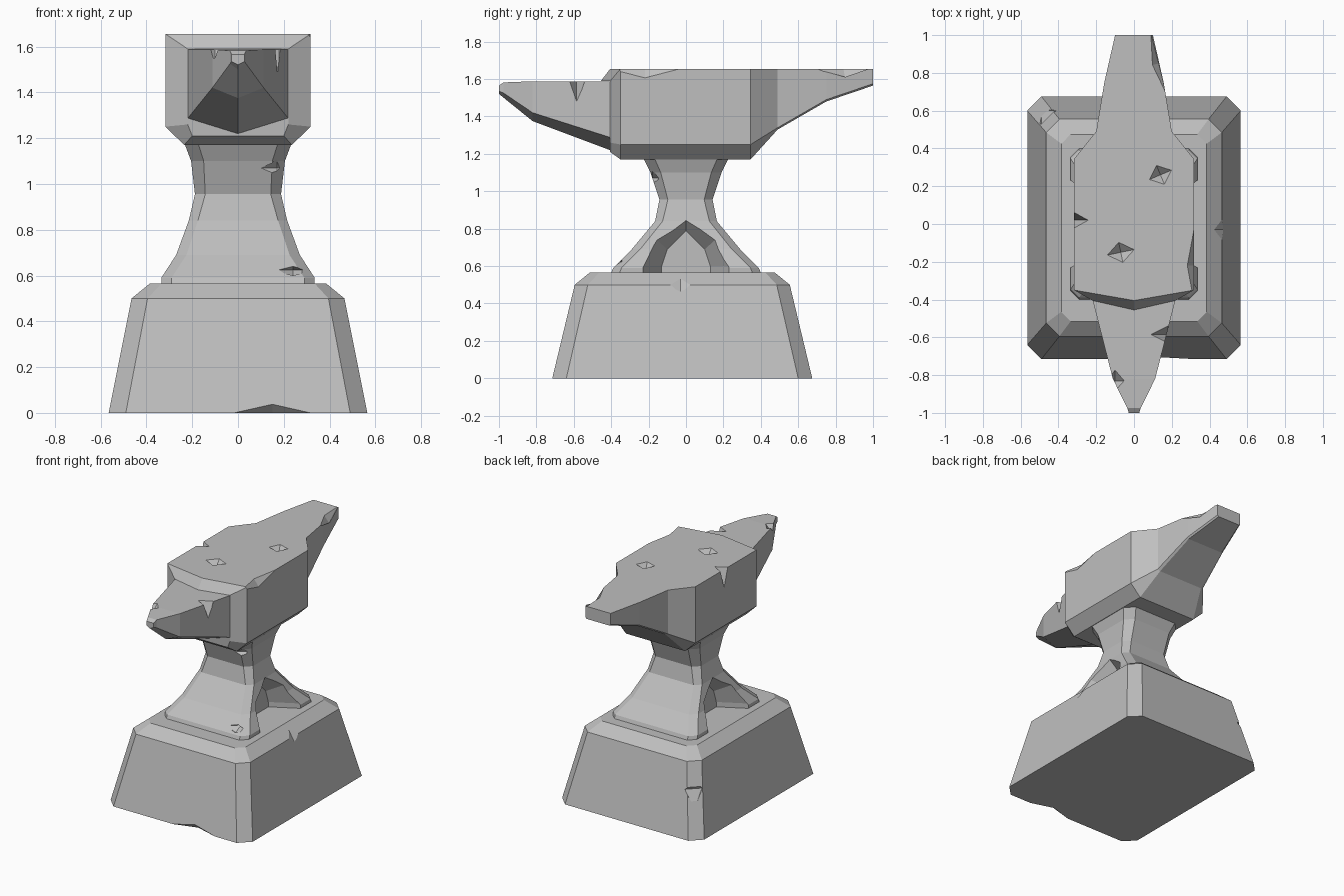
import bpy, bmesh
from mathutils import Matrix, Vector

default_cube = bpy.data.objects.get("Cube")
if default_cube:
    bpy.data.objects.remove(default_cube)

iron = bpy.data.materials.new("worn_grey_iron")
iron.use_nodes = True
grey = (0.52, 0.52, 0.52, 1)
iron.diffuse_color = grey
iron.node_tree.nodes["Principled BSDF"].inputs["Base Color"].default_value = grey


def finish(bm, name):
    """Turn a bmesh into a flat shaded object."""
    bmesh.ops.recalc_face_normals(bm, faces=bm.faces)
    mesh = bpy.data.meshes.new(name)
    bm.to_mesh(mesh)
    bm.free()
    mesh.materials.append(iron)
    obj = bpy.data.objects.new(name, mesh)
    bpy.context.scene.collection.objects.link(obj)
    return obj


def loft(bm, rings):
    """Skin a list of point rings and cap both ends."""
    rows = [[bm.verts.new(p) for p in ring] for ring in rings]
    count = len(rows[0])
    for low, high in zip(rows, rows[1:]):
        for i in range(count):
            j = (i + 1) % count
            bm.faces.new((low[i], low[j], high[j], high[i]))
    bm.faces.new(rows[0])
    bm.faces.new(rows[-1])


def cut_rect(hx, hy, corner, z, cy=0.0):
    """Rectangle with clipped corners at height z."""
    quarter = [(hx, hy - corner), (hx - corner, hy)]
    pts = quarter + [(-x, y) for x, y in reversed(quarter)]
    pts += [(-x, -y) for x, y in pts]
    return [(x, y + cy, z) for x, y in pts]


def chip(bm, loc, size, turn=0.0):
    """Eight-sided diamond used to knock out a nick."""
    matrix = (Matrix.Translation(loc) @ Matrix.Rotation(turn, 4, "Z")
              @ Matrix.Diagonal(Vector(size).to_4d()))
    bmesh.ops.create_uvsphere(bm, u_segments=4, v_segments=2, radius=1, matrix=matrix)


def carve(target, bm):
    """Subtract the cutter mesh from the target."""
    cutter = finish(bm, target.name + "_cutter")
    cutter.hide_render = True
    mod = target.modifiers.new("carve", "BOOLEAN")
    mod.operation = "DIFFERENCE"
    mod.solver = "EXACT"
    mod.object = cutter
    bpy.context.view_layer.objects.active = target
    bpy.ops.object.modifier_apply(modifier=mod.name)
    bpy.data.objects.remove(cutter)


def carve_chips(target, chips):
    bm = bmesh.new()
    for args in chips:
        chip(bm, *args)
    carve(target, bm)


# Stone plinth: tapered block with clipped corners and bevelled top
bm = bmesh.new()
loft(bm, [cut_rect(0.565, 0.695, 0.075, 0, -0.02),
          cut_rect(0.465, 0.575, 0.07, 0.5, -0.02),
          cut_rect(0.385, 0.495, 0.05, 0.565, -0.02)])
plinth = finish(bm, "plinth")
carve_chips(plinth, [((0.15, -0.725, 0), (0.2, 0.06, 0.055)),
                     ((0.47, -0.03, 0.54), (0.05, 0.13, 0.08)),
                     ((0.16, -0.58, 0.56), (0.11, 0.05, 0.04)),
                     ((-0.49, 0.6, 0.32), (0.08, 0.08, 0.12))])

# Waist: flared column
bm = bmesh.new()
waist_steps = [(0.335, 0.405, 0.045, 0.55), (0.335, 0.39, 0.045, 0.59),
               (0.27, 0.29, 0.045, 0.69), (0.215, 0.165, 0.04, 0.84),
               (0.188, 0.142, 0.045, 0.955), (0.205, 0.19, 0.055, 1.1),
               (0.235, 0.23, 0.06, 1.18)]
loft(bm, [cut_rect(*step) for step in waist_steps])
waist = finish(bm, "waist")

# Arched recess on both sides of the waist
bm = bmesh.new()
for side in (-1, 1):
    rings = []
    for x, foot, mid, mid_z, top in ((0.15, 0.13, 0.1, 0.69, 0.79),
                                     (0.4, 0.265, 0.235, 0.81, 1.0)):
        arch = [(-foot, 0.5), (-foot, 0.6), (-mid, mid_z), (0, top),
                (mid, mid_z), (foot, 0.6), (foot, 0.5)]
        rings.append([(side * x, y, z) for y, z in arch])
    loft(bm, rings)
carve(waist, bm)
carve_chips(waist, [((0.24, -0.37, 0.625), (0.08, 0.06, 0.03)),
                    ((0.17, -0.18, 1.07), (0.07, 0.04, 0.04))])


# Body and heel: one run of seven-point sections from front to back
def body_ring(y, half, top, side, bottom, foot, peak=0.0):
    return [(half, y, top), (0, y - peak, top), (-half, y, top),
            (-half, y, side), (-foot, y, bottom), (foot, y, bottom), (half, y, side)]


bm = bmesh.new()
loft(bm, [body_ring(-0.405, 0.22, 1.59, 1.26, 1.21, 0.2, 0.05),
          body_ring(-0.35, 0.317, 1.655, 1.25, 1.17, 0.235, 0.055),
          body_ring(0.345, 0.317, 1.655, 1.25, 1.17, 0.235),
          body_ring(0.49, 0.2, 1.655, 1.34, 1.33, 0.18),
          body_ring(0.75, 0.157, 1.655, 1.49, 1.48, 0.145),
          body_ring(1.0, 0.1, 1.655, 1.575, 1.565, 0.09)])
body = finish(bm, "body_and_heel")
carve_chips(body, [((0.14, 0.26, 1.66), (0.07, 0.06, 0.05), 0.4),
                   ((-0.07, -0.15, 1.66), (0.08, 0.06, 0.05), 0.2),
                   ((-0.33, 0.02, 1.66), (0.09, 0.05, 0.16)),
                   ((0.325, -0.22, 1.665), (0.05, 0.27, 0.07)),
                   ((0.13, 0.85, 1.665), (0.04, 0.2, 0.06), 0.25)])

# Horn: flat top, upright sides and a keel underneath
bm = bmesh.new()
horn_steps = [(-0.38, 0.225, 1.588, 1.28, 1.21), (-0.82, 0.112, 1.588, 1.42, 1.375),
              (-0.975, 0.035, 1.582, 1.525, 1.5), (-1.0, 0.028, 1.565, 1.535, 1.52)]
loft(bm, [[(half, y, top), (-half, y, top), (-half, y, side), (0, y, keel), (half, y, side)]
          for y, half, top, side, keel in horn_steps])
horn = finish(bm, "horn")
carve_chips(horn, [((0.18, -0.585, 1.6), (0.1, 0.05, 0.13)),
                   ((-0.1, -0.83, 1.6), (0.06, 0.07, 0.06))])
